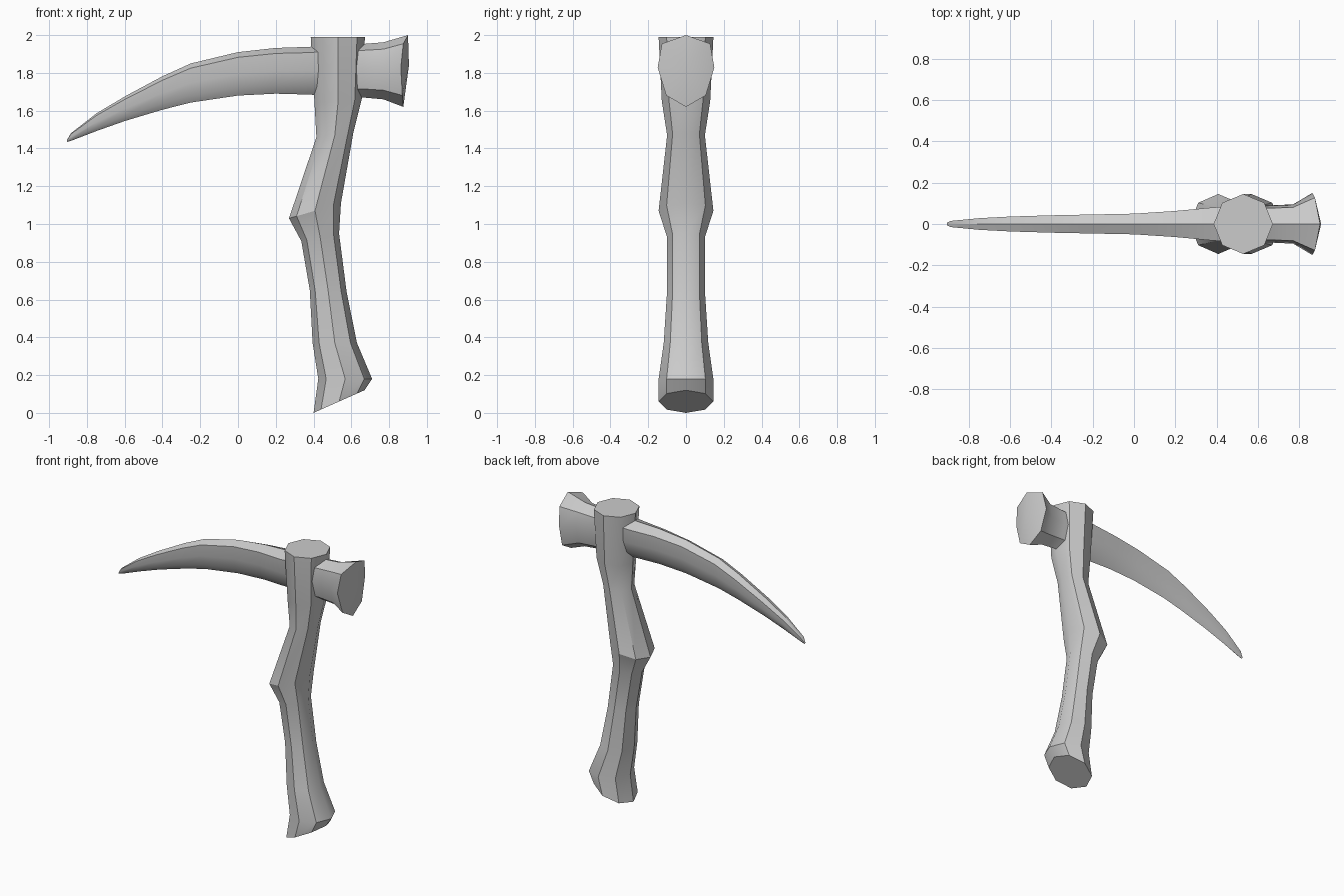
import bpy
import bmesh
from math import cos, sin, pi, radians
from mathutils import Vector

cube = bpy.data.objects.get("Cube")
if cube:
    bpy.data.objects.remove(cube, do_unlink=True)

# One plain grey for the whole tool
grey = bpy.data.materials.new("plain_grey")
grey.use_nodes = True
grey.diffuse_color = (0.6, 0.6, 0.6, 1)
grey.node_tree.nodes["Principled BSDF"].inputs["Base Color"].default_value = grey.diffuse_color


def loft(name, rings, angle=30, soft=None, end_point=None):
    """Skin a list of equal rings, cap both ends, and smooth the gentle edges."""
    bm = bmesh.new()
    loops = [[bm.verts.new(p) for p in ring] for ring in rings]
    count = len(loops[0])
    for a, b in zip(loops, loops[1:]):
        for i in range(count):
            j = (i + 1) % count
            bm.faces.new((a[i], a[j], b[j], b[i]))
    bm.faces.new(loops[0])
    if end_point:
        tip = bm.verts.new(end_point)
        for i in range(count):
            bm.faces.new((loops[-1][i], loops[-1][(i + 1) % count], tip))
    else:
        bm.faces.new(loops[-1])
    bmesh.ops.recalc_face_normals(bm, faces=bm.faces)
    mesh = bpy.data.meshes.new(name)
    bm.to_mesh(mesh)
    bm.free()
    mesh.materials.append(grey)
    mesh.shade_smooth()
    mesh.set_sharp_from_angle(angle=radians(angle))
    # Blend chosen lengthwise edges: soft(column, height) says which
    if soft:
        for e in mesh.edges:
            a, b = e.vertices
            if a % count == b % count:
                z = (mesh.vertices[a].co.z + mesh.vertices[b].co.z) / 2
                if soft(a % count, z):
                    e.use_edge_sharp = False
    obj = bpy.data.objects.new(name, mesh)
    bpy.context.collection.objects.link(obj)
    return obj


# Handle: octagonal rings, each (left x, left z, right x, right z, half depth)
handle_rings = [
    (0.40, 0.0, 0.67, 0.12, 0.145),
    (0.425, 0.18, 0.71, 0.18, 0.145),
    (0.395, 0.37, 0.63, 0.37, 0.118),
    (0.38, 0.65, 0.575, 0.64, 0.10),
    (0.335, 0.91, 0.535, 0.95, 0.10),
    (0.27, 1.03, 0.545, 1.11, 0.145),
    (0.415, 1.46, 0.61, 1.48, 0.10),
    (0.405, 1.64, 0.655, 1.66, 0.128),
    (0.385, 1.99, 0.672, 1.99, 0.145),
]


def handle_ring(lx, lz, rx, rz, depth):
    left, right = Vector((lx, 0, lz)), Vector((rx, 0, rz))
    return [left.lerp(right, 0.5 + 0.5 * cos(k * pi / 4))
            + Vector((0, depth * sin(k * pi / 4), 0)) for k in range(8)]


def handle_soft(column, z):
    front_seam = column == 0 and not 0.6 < z < 1.0
    return front_seam or (z > 1.48 and column in (3, 5))


loft("handle", [handle_ring(*r) for r in handle_rings], soft=handle_soft)

# Pick blade: ridged back, full shoulders and a keel, each (x, top, bottom, half width)
pick_rings = [
    (-0.905, 1.445, 1.435, 0.006),
    (-0.885, 1.48, 1.44, 0.015),
    (-0.75, 1.585, 1.492, 0.028),
    (-0.6, 1.675, 1.545, 0.036),
    (-0.4, 1.782, 1.605, 0.042),
    (-0.25, 1.85, 1.643, 0.045),
    (0.0, 1.91, 1.68, 0.05),
    (0.2, 1.932, 1.69, 0.063),
    (0.38, 1.938, 1.685, 0.08),
    (0.46, 1.945, 1.68, 0.085),
]


def pick_ring(x, top, bottom, w):
    h = top - bottom
    right = [(w, top - 0.12 * h), (0.9 * w, top - 0.5 * h), (0.55 * w, top - 0.82 * h)]
    outline = [(0, top)] + right + [(0, bottom)] + [(-y, z) for y, z in reversed(right)]
    return [(x, y, z) for y, z in outline]


loft("pick_blade", [pick_ring(*r) for r in pick_rings])


# Hammer head: flared octagon, upper corners wider than the lower ones
def hammer_ring(x, top, bottom, w, bulge=(0, 0, 0, 0, 0)):
    h = top - bottom
    half = [(0, top), (0.85 * w, top - 0.12 * h), (w, top - 0.45 * h),
            (0.7 * w, top - 0.84 * h), (0, bottom)]
    pts = [(x + b, y, z) for (y, z), b in zip(half, bulge)]
    return pts + [(px, -y, z) for px, y, z in reversed(pts[1:-1])]


loft("hammer_head", [
    hammer_ring(0.58, 1.95, 1.67, 0.09),
    hammer_ring(0.66, 1.953, 1.67, 0.09),
    hammer_ring(0.77, 1.962, 1.66, 0.095),
    hammer_ring(0.87, 2.0, 1.62, 0.15, (0.03, 0.005, -0.008, 0, 0.005)),
], end_point=(0.905, 0, 1.84))
